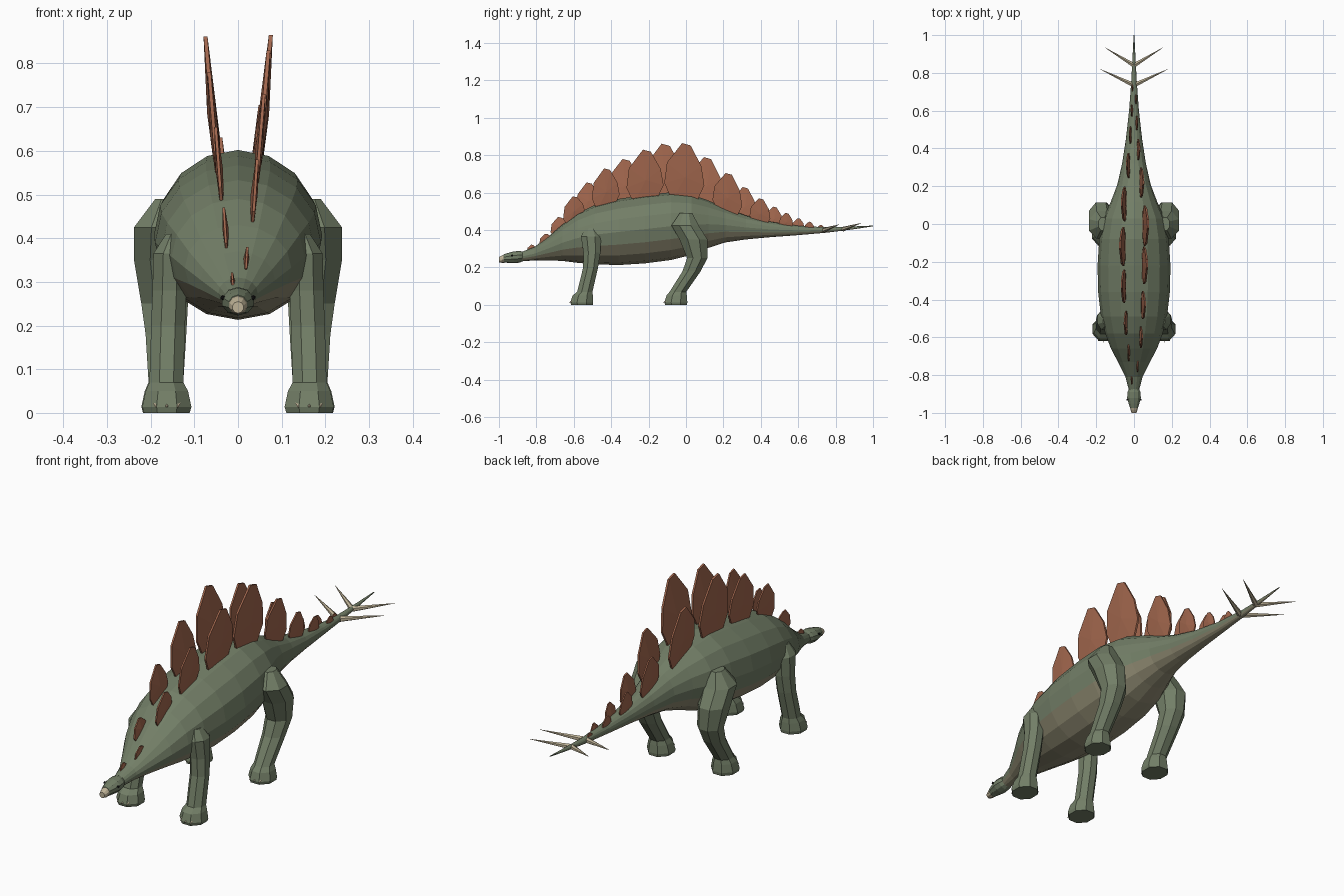
import bpy, bmesh, math
from mathutils import Vector

if "Cube" in bpy.data.objects:
    bpy.data.objects.remove(bpy.data.objects["Cube"])


def material(name, rgb):
    m = bpy.data.materials.new(name)
    m.diffuse_color = (*rgb, 1)
    m.use_nodes = True
    m.node_tree.nodes["Principled BSDF"].inputs["Base Color"].default_value = m.diffuse_color
    return m


GREEN = material("hide_green", (0.17, 0.21, 0.135))
BELLY = material("belly_tan", (0.27, 0.25, 0.165))
RUST = material("plate_rust", (0.36, 0.135, 0.075))
BONE = material("bone", (0.52, 0.45, 0.31))
DARK = material("eye_dark", (0.01, 0.01, 0.01))


def make(name, bm, *mats):
    bmesh.ops.recalc_face_normals(bm, faces=bm.faces[:])
    mesh = bpy.data.meshes.new(name)
    bm.to_mesh(mesh)
    bm.free()
    for m in mats:
        mesh.materials.append(m)
    ob = bpy.data.objects.new(name, mesh)
    bpy.context.collection.objects.link(ob)
    return ob


def loft(name, rings, mats, under=0):
    """Skin a list of point rings, cap the ends; 'under' faces at the bottom use slot 1."""
    bm = bmesh.new()
    vs = [[bm.verts.new(p) for p in r] for r in rings]
    n = len(vs[0])
    for a, b in zip(vs, vs[1:]):
        for i in range(n):
            j = (i + 1) % n
            f = bm.faces.new((a[i], a[j], b[j], b[i]))
            f.material_index = int(abs(i + 0.5 - n / 2) < under / 2)
    bm.faces.new(vs[0])
    bm.faces.new(vs[-1])
    return make(name, bm, *mats)


def upright_ring(y, zb, zt, hw, n):
    c, r = (zb + zt) / 2, (zt - zb) / 2
    return [(hw * math.sin(2 * math.pi * i / n), y, c + r * math.cos(2 * math.pi * i / n))
            for i in range(n)]


def flat_ring(x, y, z, rx, ry, side, n=8):
    k = 1.05
    return [(side * (x + k * rx * math.cos(2 * math.pi * (i + .5) / n)),
             y + k * ry * math.sin(2 * math.pi * (i + .5) / n), z) for i in range(n)]


def cone(name, base, tip, r, mat, n=6):
    base, tip = Vector(base), Vector(tip)
    d = tip - base
    bm = bmesh.new()
    bmesh.ops.create_cone(bm, cap_ends=True, segments=n, radius1=r, radius2=r * 0.04, depth=d.length)
    ob = make(name, bm, mat)
    ob.rotation_mode = 'QUATERNION'
    ob.rotation_quaternion = d.to_track_quat('Z', 'Y')
    ob.location = (base + tip) / 2
    return ob


# body from neck to tail tip: y, bottom z, top z, half width
BODY = [(-.88, .233, .283, .027), (-.81, .238, .31, .045), (-.73, .238, .37, .085),
        (-.66, .235, .43, .122), (-.58, .225, .49, .152), (-.49, .217, .533, .175),
        (-.36, .213, .567, .19), (-.22, .222, .588, .193), (-.08, .24, .602, .184),
        (.03, .268, .59, .163), (.12, .305, .558, .122), (.21, .334, .52, .088),
        (.32, .35, .478, .063), (.45, .362, .445, .043), (.6, .373, .423, .026),
        (.75, .386, .415, .015), (.88, .402, .419, .008), (1.0, .42, .424, .002)]
loft("body", [upright_ring(*r, 16) for r in BODY], (GREEN, BELLY), under=6)

# head and beak
HEAD = [(-.865, .236, .284, .025), (-.89, .226, .288, .036), (-.92, .223, .286, .038),
        (-.95, .225, .278, .03), (-.975, .226, .27, .022)]
loft("head", [upright_ring(*r, 10) for r in HEAD], (GREEN,))
BEAK = [(-.97, .225, .27, .0225), (-.985, .225, .264, .019), (-1.0, .228, .255, .013)]
loft("beak", [upright_ring(*r, 10) for r in BEAK], (BONE,))

# legs: x, y, z, half width, half depth, ending in the foot
FRONT = [(.145, -.51, .41, .02, .03), (.155, -.508, .365, .04, .055), (.157, -.503, .28, .04, .047),
         (.16, -.51, .2, .04, .041), (.164, -.541, .07, .04, .042), (.163, -.552, .05, .05, .056),
         (.163, -.557, .014, .058, .063), (.163, -.556, 0, .054, .06)]
HIND = [(.165, .0, .49, .025, .035), (.17, -.005, .425, .07, .075), (.175, .04, .35, .065, .077),
        (.168, .06, .25, .055, .056), (.165, .03, .18, .048, .05), (.165, -.043, .07, .041, .046),
        (.165, -.05, .05, .05, .056), (.165, -.054, .014, .058, .063), (.165, -.053, 0, .054, .06)]

for side, word in ((-1, "left"), (1, "right")):
    for name, rings in (("front", FRONT), ("hind", HIND)):
        loft(f"{name}_leg_{word}", [flat_ring(*r, side) for r in rings], (GREEN,))
        fx, fy = rings[-2][:2]
        # toenails
        for k in (-1, 0, 1):
            x = side * fx + k * .025
            cone(f"{name}_toenail_{word}_{k + 2}", (x, fy - .046, .02),
                 (x, fy - .069 + .004 * abs(k), .013), .008, BONE)
    # eye
    bm = bmesh.new()
    bmesh.ops.create_icosphere(bm, subdivisions=1, radius=.006)
    make(f"eye_{word}", bm, DARK).location = (side * .035, -.93, .264)
    # tail spikes
    cone(f"tail_spike_front_{word}", (0, .735, .398), (side * .18, .82, .43), .014, BONE)
    cone(f"tail_spike_rear_{word}", (0, .84, .405), (side * .155, .935, .437), .013, BONE)


def body_at(y):
    for a, b in zip(BODY, BODY[1:]):
        if a[0] <= y <= b[0]:
            t = (y - a[0]) / (b[0] - a[0])
            return [p + t * (q - p) for p, q in zip(a, b)]


# back plates in two alternating rows: peak y, peak z, half length, row offset
OUTLINE = [(-.6, 0), (-.98, .3), (-.85, .66), (-.1, 1), (.32, .96), (.85, .62), (1, .3), (.6, 0)]
PLATES = [(-.825, .322, .025, .012), (-.75, .38, .034, .02), (-.68, .47, .045, .03),
          (-.6, .58, .058, .038), (-.525, .655, .065, .043), (-.43, .73, .075, .048),
          (-.33, .78, .09, .053), (-.22, .83, .1, .054), (-.12, .862, .105, .057),
          (-.01, .865, .108, .057), (.105, .79, .093, .05), (.22, .705, .08, .037),
          (.31, .63, .067, .028), (.395, .57, .056, .022), (.47, .525, .046, .018),
          (.535, .492, .038, .014), (.6, .463, .032, .011), (.66, .445, .026, .009),
          (.72, .428, .02, .007)]
for i, (y, top, half, off) in enumerate(PLATES):
    side = 1 if i % 2 else -1
    _, zb, zt, hw = body_at(y)
    r = (zt - zb) / 2
    base = (zb + zt) / 2 + r * math.sqrt(max(0, 1 - (off / hw) ** 2)) - .02 - .12 * half
    slope = body_at(y + .01)[2] - body_at(y - .01)[2]
    thick = .004 + .07 * half

    def point(u, v, t):
        z = base + v * (top - base) + (1 - v) * u * half * slope * 50 * .8
        x = off * .85 + .085 * v * (top - base) + t
        return (side * x, y + u * half, z)

    bm = bmesh.new()
    rims = [[bm.verts.new(point(u, v, s * thick * .4)) for u, v in OUTLINE] for s in (-1, 1)]
    n = len(OUTLINE)
    for s, rim in zip((-1, 1), rims):
        mid = bm.verts.new(point(.05, .42, s * thick))
        for k in range(n):
            bm.faces.new((rim[k], rim[(k + 1) % n], mid))
    for k in range(n):
        j = (k + 1) % n
        bm.faces.new((rims[0][k], rims[0][j], rims[1][j], rims[1][k]))
    make(f"back_plate_{i + 1}", bm, RUST)
